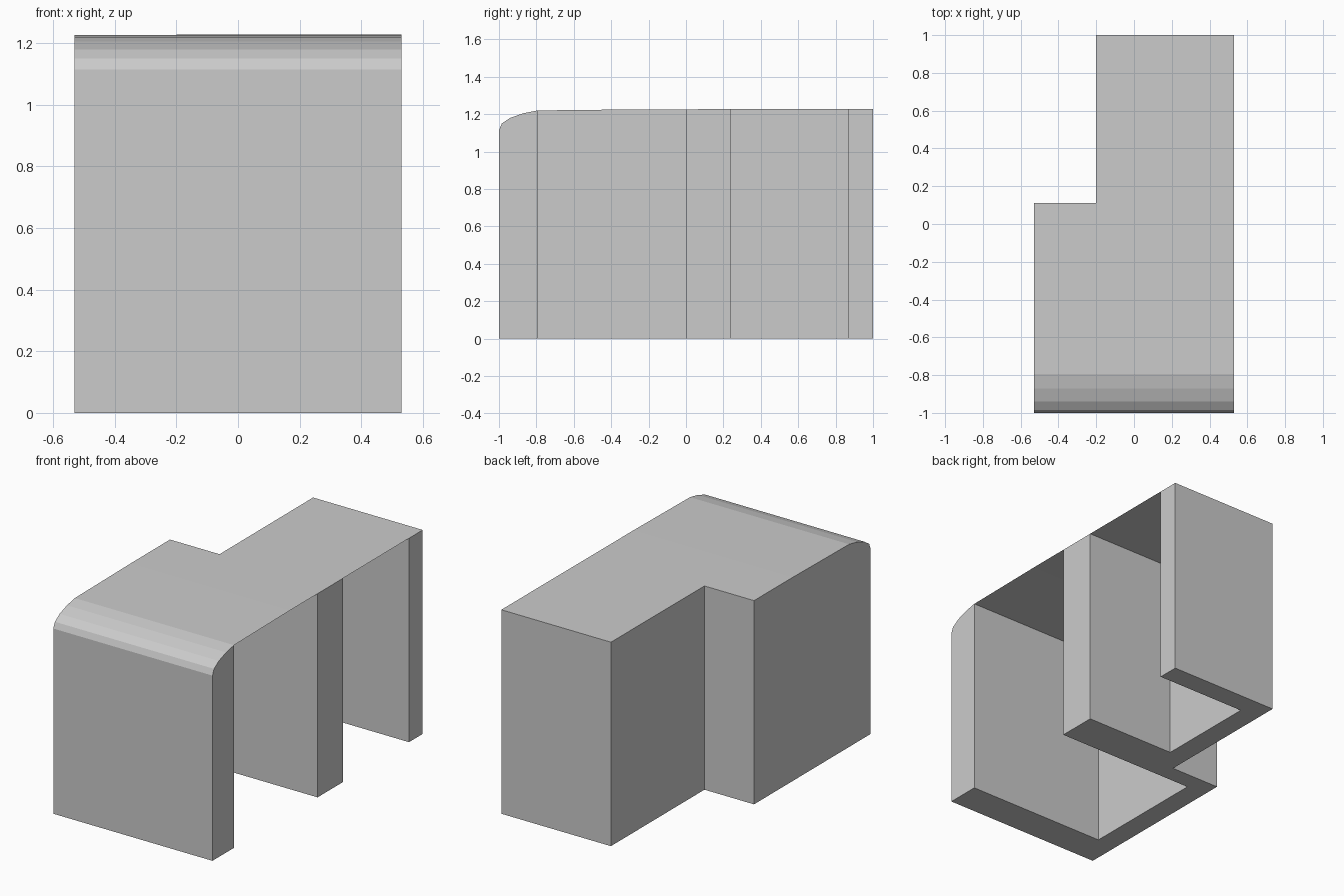
import bpy, bmesh

if "Cube" in bpy.data.objects:
    bpy.data.objects.remove(bpy.data.objects["Cube"])

# Height profile along y: rounded front edge, nearly flat roof behind it
PROFILE = [(-1.0, 1.115), (-0.985, 1.15), (-0.94, 1.18), (-0.87, 1.205),
           (-0.795, 1.22), (-0.26, 1.226), (1.0, 1.228)]


def height(y):
    for (y0, z0), (y1, z1) in zip(PROFILE, PROFILE[1:]):
        if y <= y1 + 1e-5:
            return z0 + (z1 - z0) * (y - y0) / (y1 - y0)
    return PROFILE[-1][1]


def plan_mesh(points):
    """Flat plan, sliced across wherever the height profile bends."""
    bm = bmesh.new()
    bm.faces.new([bm.verts.new((x, y, 0)) for x, y in points])
    for y, _ in PROFILE[1:-1]:
        bmesh.ops.bisect_plane(bm, geom=bm.verts[:] + bm.edges[:] + bm.faces[:],
                               plane_co=(0, y, 0), plane_no=(0, 1, 0), dist=1e-5)
    return bm


def finish(bm, name):
    me = bpy.data.meshes.new(name)
    bm.to_mesh(me)
    bm.free()
    ob = bpy.data.objects.new(name, me)
    bpy.context.collection.objects.link(ob)


R, L, STEP_X, STEP_Y = 0.53, -0.53, -0.20, 0.11
back_left = [(STEP_X, 1), (STEP_X, STEP_Y), (L, STEP_Y), (L, -1)]

# Walls: plan with two bays open to the right, raised to the profile
bays = [(R, -1), (R, -0.795), (-0.40, -0.795), (-0.40, 0), (R, 0),
        (R, 0.24), (-0.07, 0.24), (-0.07, 0.87), (R, 0.87), (R, 1)]
bm = plan_mesh(bays + back_left)
border = [e for e in bm.edges if e.is_boundary]
raised = bmesh.ops.extrude_edge_only(bm, edges=border)["geom"]
for v in raised:
    if isinstance(v, bmesh.types.BMVert):
        v.co.z = height(v.co.y)
bmesh.ops.recalc_face_normals(bm, faces=bm.faces[:])
base = min(bm.faces, key=lambda f: f.calc_center_median().z)
if base.normal.z > 0:
    bmesh.ops.reverse_faces(bm, faces=bm.faces[:])
finish(bm, "walls")

# Roof: thin sheet over the whole stepped outline
bm = plan_mesh([(R, -1), (R, 1)] + back_left)
for v in bm.verts:
    v.co.z = height(v.co.y)
finish(bm, "roof")
